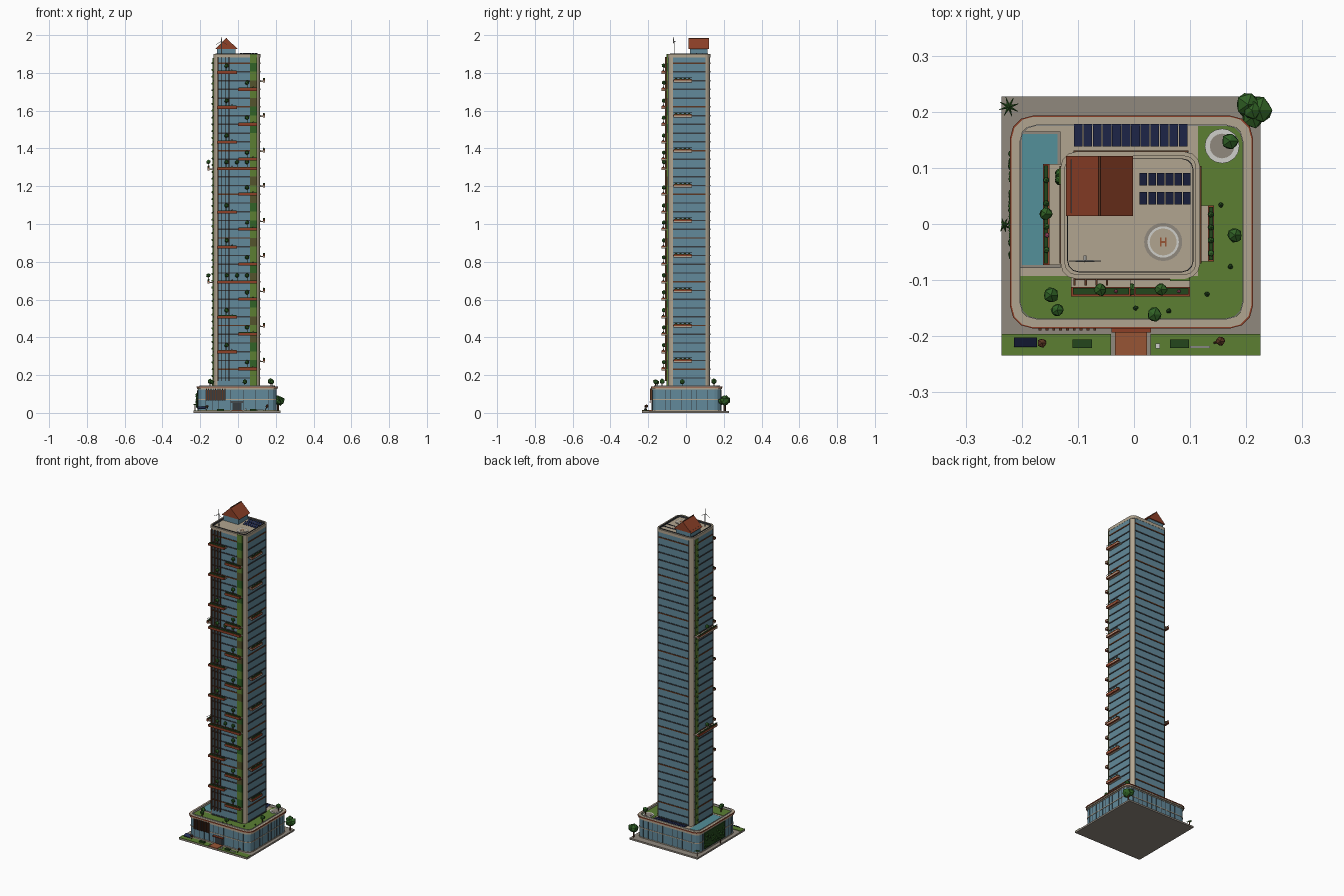
import bpy, bmesh, math, random
from mathutils import Vector, Matrix

if "Cube" in bpy.data.objects:
    bpy.data.objects.remove(bpy.data.objects["Cube"])

random.seed(4)
PAL = dict(glass=(98, 136, 153), beige=(176, 163, 142), rust=(140, 66, 44), wood=(92, 58, 40),
           grass=(92, 126, 54), leaf=(52, 98, 42), hedge=(40, 72, 34), water=(84, 142, 152),
           panel=(38, 46, 80), stone=(143, 135, 125), dark=(58, 62, 66), white=(205, 205, 200),
           brick=(150, 86, 56), moss=(84, 84, 48), pink=(190, 90, 120))


def mat(c):
    m = bpy.data.materials.get(c)
    if not m:
        m = bpy.data.materials.new(c)
        m.diffuse_color = [(v / 255) ** 2.2 for v in PAL[c]] + [1]
        m.use_nodes = True
        m.node_tree.nodes["Principled BSDF"].inputs["Base Color"].default_value = m.diffuse_color
    return m


def finish(name, bm, c):
    bmesh.ops.recalc_face_normals(bm, faces=bm.faces)
    me = bpy.data.meshes.new(name)
    bm.to_mesh(me)
    bm.free()
    me.materials.append(mat(c))
    ob = bpy.data.objects.new(name, me)
    bpy.context.collection.objects.link(ob)
    return ob


def boxes(name, items, c):
    """Boxes (x0,x1,y0,y1,z0,z1[,tilt]); tilt lifts the y1 edge."""
    bm = bmesh.new()
    for it in items:
        x0, x1, y0, y1, z0, z1 = it[:6]
        t = it[6] if len(it) > 6 else 0
        for v in bmesh.ops.create_cube(bm, size=1)['verts']:
            a, b, d = (v.co + Vector((.5, .5, .5)))
            v.co = (x0 + a * (x1 - x0), y0 + b * (y1 - y0), z0 + d * (z1 - z0) + b * t)
    return finish(name, bm, c)


def rrect(name, x0, x1, y0, y1, r, z0, z1, c, wall=0, seg=3):
    """Rounded rectangular prism, or a hollow ring if wall is given."""
    def loop(i, z):
        out = []
        for k, (cx, cy) in enumerate(((x1 - r, y1 - r), (x0 + r, y1 - r), (x0 + r, y0 + r), (x1 - r, y0 + r))):
            for s in range(seg + 1):
                a = math.pi / 2 * (k + s / seg)
                out.append(bm.verts.new((cx + (r - i) * math.cos(a), cy + (r - i) * math.sin(a), z)))
        return out
    bm = bmesh.new()
    loops = [loop(0, z0), loop(0, z1)]
    if wall:
        loops += [loop(wall, z1), loop(wall, z0)]
    else:
        bm.faces.new(loops[0])
        bm.faces.new(loops[1])
    n = len(loops[0])
    for j in range(len(loops) if wall else 1):
        A, B = loops[j], loops[(j + 1) % len(loops)]
        for i in range(n):
            bm.faces.new((A[i], A[(i + 1) % n], B[(i + 1) % n], B[i]))
    return finish(name, bm, c)


def blobs(name, items, c):
    """Faceted foliage lumps (x,y,z,r)."""
    bm = bmesh.new()
    for x, y, z, r in items:
        vs = bmesh.ops.create_icosphere(bm, subdivisions=1, radius=r)['verts']
        for v in vs:
            v.co = v.co * random.uniform(.88, 1.1) + Vector((x, y, z))
    return finish(name, bm, c)


def rods(name, items, c, n=6, taper=1):
    bm = bmesh.new()
    for p, q, r in items:
        p, q = Vector(p), Vector(q)
        M = Matrix.Translation((p + q) / 2) @ (q - p).to_track_quat('Z', 'Y').to_matrix().to_4x4()
        bmesh.ops.create_cone(bm, cap_ends=True, segments=n, radius1=r, radius2=r * taper, depth=(q - p).length, matrix=M)
    return finish(name, bm, c)


# Ground, lawns and entrance path
boxes('ground_slab', [(-.236, .225, -.234, .227, 0, .01)], 'stone')
boxes('front_lawns', [(-.236, -.041, -.234, -.196, .01, .013), (.029, .225, -.234, -.196, .01, .013)], 'grass')
boxes('entrance_path', [(-.034, .023, -.234, -.17, .01, .014)], 'brick')
boxes('front_planters', [(-.11, -.075, -.221, -.206, .01, .021), (.064, .098, -.221, -.206, .01, .021)], 'hedge')
boxes('garden_solar_panel', [(-.214, -.173, -.219, -.202, .02, .023, .012)], 'panel')
boxes('garden_bench', [(.038, .046, -.222, -.213, .013, .022), (.1, .135, -.221, -.217, .013, .019)], 'white')
rods('small_trunks', [((x, -.212, .01), (x + .012, -.209, .035), .002) for x in (-.17, .142)], 'wood')
blobs('small_shrubs', [(-.164, -.212, .034, .009), (.154, -.209, .036, .009)], 'wood')

# Podium block
PX0, PX1, PY0, PY1 = -.212, .203, -.178, .185
rrect('podium_glass', PX0, PX1, PY0, PY1, .035, .01, .128, 'glass')
for z in (.01, .068, .12):
    rrect('podium_band', PX0 - .002, PX1 + .002, PY0 - .002, PY1 + .002, .036, z, z + .005, 'beige', .006)
rrect('podium_rim', PX0 - .006, PX1 + .006, PY0 - .006, PY1 + .006, .038, .127, .141, 'beige', .016)
rrect('podium_copper_rail', PX0 - .009, PX1 + .009, PY0 - .008, PY1 + .008, .04, .134, .14, 'rust', .007)
rrect('podium_inner_rail', PX0 + .008, PX1 - .008, PY0 + .008, PY1 - .008, .03, .128, .146, 'white', .002)
m = []
for i in range(11):
    x, y = -.17 + i * .033, -.135 + i * .0275
    m += [(x - .0008, x + .0008, PY0 - .002, PY1 + .002, .012, .122), (PX0 - .002, PX1 + .002, y - .0008, y + .0008, .012, .122)]
boxes('podium_mullions', m, 'dark')
boxes('podium_louvre_frame', [(-.172, -.068, -.183, -.177, .066, .122)], 'dark')
boxes('podium_louvres', [(x, x + .005, -.19, -.18, .066, .128) for x in [-.17 + i * .0122 for i in range(9)]], 'wood')
boxes('entrance_door', [(-.03, .019, -.182, -.176, .012, .052)], 'dark')
boxes('entrance_canopy', [(-.04, .03, -.193, -.176, .055, .06)], 'rust')
boxes('podium_green_wall', [(PX0 - .005, PX0, -.07, .13, .022, .118)], 'hedge')
blobs('podium_wall_plants', [(PX0 - .004, random.uniform(-.065, .125), random.uniform(.03, .11), .009) for i in range(26)], 'leaf')

# Podium roof terrace
rrect('terrace_floor', PX0 + .006, PX1 - .006, PY0 + .006, PY1 - .006, .03, .126, .132, 'beige')
boxes('terrace_lawn', [(.114, .196, -.171, .178, .13, .1345), (-.208, .114, -.171, -.093, .13, .1345)], 'grass')
boxes('pool_edge', [(-.205, -.131, -.078, .165, .13, .135)], 'stone')
boxes('pool_water', [(-.2, -.136, -.073, .16, .13, .136)], 'water')
boxes('terrace_solar', [(-.107 + i * .017, -.0915 + i * .017, .138, .178, .137, .139, .008) for i in range(12)], 'panel')
rods('round_seat', [((.157, .139, .13), (.157, .139, .138), .031)], 'white', 16)
rods('round_seat_centre', [((.157, .139, .13), (.157, .139, .1395), .022)], 'stone', 16)
big = [(-.148, -.127, .166, .015), (-.137, -.153, .162, .012), (.036, -.161, .165, .014), (.18, -.02, .165, .014),
       (.171, .148, .167, .016)]
blobs('terrace_trees', big, 'leaf')
rods('terrace_trunks', [((x, y, .13), (x, y, z), .002) for x, y, z, r in big], 'wood')
blobs('terrace_shrubs', [(x, y, .138, .005) for x, y in ((.155, .034), (.172, -.076), (.13, -.125), (.062, -.155), (.003, -.15))], 'hedge')

# Tower shaft
X0, X1, Y0, Y1, TOP = -.129, .116, -.096, .127, 1.9
GX0, GX1, GY0, GY1 = -.108, .097, -.07, .103
FH = .0463
rrect('tower_frame', X0, X1, Y0, Y1, .027, .13, 1.892, 'beige')
boxes('tower_glass', [(GX0, GX1, Y0 - .001, Y1 + .001, .135, 1.885), (X0 - .001, X1 + .001, GY0, GY1, .135, 1.885)], 'glass')
bands = {0: [], 1: []}
for i in range(38):
    z = .135 + FH * i
    bands[i % 5 == 2] += [(GX0, GX1, Y0 - .004, Y1 + .004, z, z + .007), (X0 - .004, X1 + .004, GY0, GY1, z, z + .007)]
boxes('floor_bands', bands[0], 'dark')
boxes('floor_bands_copper', bands[1], 'wood')
rrect('tower_parapet', X0 - .002, X1 + .002, Y0 - .002, Y1 + .002, .028, 1.882, TOP, 'beige', .008)
rrect('tower_parapet_rail', X0 + .01, X1 - .01, Y0 + .01, Y1 - .01, .02, 1.89, 1.902, 'dark', .0015)
boxes('front_fins', [(x - .002, x + .002, Y0 - .014, Y0, .17, 1.885) for x in (-.106, -.086, -.067, -.048)], 'wood')

# Green walls on the front right and the left rear
for c, k in (('grass', 0), ('moss', 1), ('leaf', 2)):
    boxes('front_green_wall_' + c, [(.064, .1, Y0 - .006, Y0, .14 + FH * i, .14 + FH * (i + 1))
                                    for i in range(38) if (0, 0, 1, 2, 0, 0, 2, 0, 1)[i * 5 // 3 % 9] == k], c)
boxes('left_green_wall', [(X0 - .005, X0, .07, .1, .14, 1.88)], 'grass')
blobs('left_wall_plants', [(X0 - .005, random.uniform(.075, .095), .16 + i * .036, .007) for i in range(48)], 'leaf')

# Balconies: slab, copper trough along the outer edge, hedge and trees
slabs, trough, hedge, trees, trunks, rails, flowers = [], [], [], [], [], [], []


def tree(x, y, z):
    trees.append((x, y, z + .038, .0125))
    trunks.append(((x, y, z), (x, y, z + .035), .0018))


def front_balcony(x0, x1, z, tx):
    slabs.append((x0, x1, -.128, Y0, z - .004, z + .003))
    trough.append((x0, x1, -.129, -.112, z - .005, z + .009))
    hedge.append((x0 + .003, x1 - .003, -.126, -.114, z, z + .012))
    for t in tx:
        tree(t, -.117, z)
    flowers.append((x0 + .08, -.12, z + .014, .0035))


def side_balcony(xa, xb, y0, y1, z):
    s = 1 if xb > xa else -1
    slabs.append((xa, xb, y0, y1, z - .003, z + .003))
    trough.append((xb - s * .011, xb, y0, y1, z - .006, z + .009))
    hedge.append((xb - s * .009, xb - s * .002, y0 + .003, y1 - .003, z, z + .012))
    for k in range(4):
        trees.append((xb - s * .006, y0 + (y1 - y0) * (.15 + .23 * k), z + .013, .006))
    rails.append((xb - s * .001, xb, y0, y1, z + .018, z + .02))


for i in range(9):
    zl, zr = .32 + .185 * i, .23 + .185 * i
    if i not in (2, 5):
        front_balcony(-.112, -.006, zl, (-.06,))
    front_balcony(0, .1, zr, (.048,))
    side_balcony(X1, .143, -.067, .033, .273 + .1853 * i)
for z in (.69, 1.29):
    front_balcony(-.112, .1, z, (-.06, -.005, .048))
    side_balcony(X0, -.162, -.073, .107, z)
    tree(-.157, .018, z)
    flowers.append((-.155, -.02, z + .016, .005))
boxes('balcony_slabs', slabs, 'beige')
boxes('balcony_troughs', trough, 'rust')
boxes('balcony_hedges', hedge, 'hedge')
boxes('balcony_rails', rails, 'dark')
blobs('balcony_trees', trees, 'leaf')
blobs('balcony_flowers', flowers, 'pink')
rods('balcony_trunks', trunks, 'wood')

# Roof house with a gable along y
boxes('roof_house_walls', [(-.112, -.012, .02, .115, 1.89, 1.936)], 'glass')
bm = bmesh.new()
ends = [[bm.verts.new((x, y, z)) for x, z in ((-.121, 1.927), (-.0615, 1.984), (-.002, 1.927))] for y in (.014, .121)]
for e in ends:
    bm.faces.new(e)
for i in range(3):
    bm.faces.new((ends[0][i], ends[0][(i + 1) % 3], ends[1][(i + 1) % 3], ends[1][i]))
finish('gable_roof', bm, 'rust')
boxes('roof_ridge', [(-.0635, -.0595, .014, .121, 1.98, 1.986)], 'wood')

# Roof solar rows, landing pad and wind turbine
boxes('roof_solar', [(.01 + i * .0155, .0235 + i * .0155, y, y + .022, 1.894, 1.896, .01) for i in range(6) for y in (.035, .069)], 'panel')
for n, r, h, c in (('pad_rim', .034, 1.8945, 'stone'), ('pad_disc', .028, 1.8955, 'white'), ('pad_inner', .024, 1.8962, 'beige')):
    rods(n, [((.052, -.032, 1.89), (.052, -.032, h), r)], c, 24)
boxes('pad_mark', [(.046, .049, -.04, -.024, 1.895, 1.897), (.055, .058, -.04, -.024, 1.895, 1.897), (.049, .055, -.034, -.03, 1.895, 1.897)], 'brick')
hub = Vector((-.0875, -.066, 1.967))
rods('turbine_mast', [((-.0875, -.06, 1.89), (-.0875, -.06, 1.967), .002), ((-.0875, -.056, 1.967), hub, .003)], 'white')
rods('turbine_blades', [(hub, hub + .033 * Vector((math.cos(a), 0, math.sin(a))), .0022)
                        for a in (math.radians(90 + 120 * k) for k in range(3))], 'white', 4, .3)

# Large street tree and palms
blobs('street_tree_crown', [(.203, .213, .067, .025), (.224, .203, .064, .025), (.211, .19, .06, .021), (.21, .203, .076, .018)], 'leaf')
rods('street_tree_trunk', [((.212, .203, .005), (.212, .203, .06), .005)], 'wood')
pt, pl = [], []
for x, y, r in ((-.223, .209, .018), (-.232, -.002, .013)):
    top = Vector((x, y, .045))
    pt.append(((x, y, .005), top, .0022))
    for k in range(8):
        a = k * math.pi / 4 + .3
        pl.append((top, top + Vector((r * math.cos(a) * (.4 if x + r * math.cos(a) < -.242 else 1), r * math.sin(a), -.004)), .003))
rods('palm_trunks', pt, 'wood')
rods('palm_fronds', pl, 'leaf', 4, .15)
